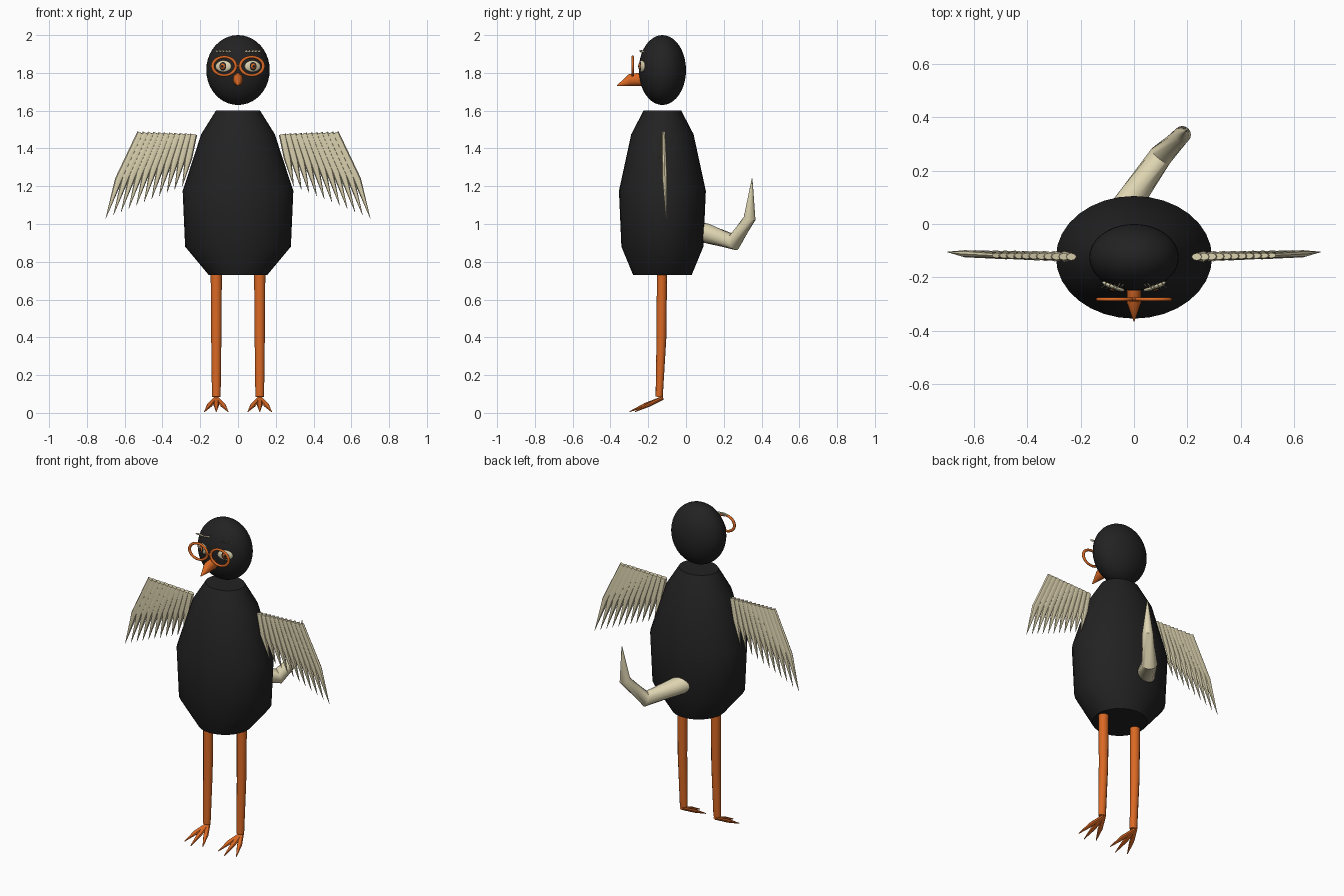
import bpy, bmesh, math
from mathutils import Vector

if "Cube" in bpy.data.objects:
    bpy.data.objects.remove(bpy.data.objects["Cube"], do_unlink=True)


def material(name, rgb):
    m = bpy.data.materials.new(name)
    m.use_nodes = True
    m.diffuse_color = (*rgb, 1)
    m.node_tree.nodes["Principled BSDF"].inputs["Base Color"].default_value = (*rgb, 1)
    return m


BLACK = material("soft black", (0.016, 0.016, 0.016))
ORANGE = material("orange", (0.7, 0.14, 0.018))
CREAM = material("cream", (0.73, 0.66, 0.44))


def finish(ob, name, mat, angle=40):
    ob.name = name
    ob.data.materials.append(mat)
    bpy.ops.object.select_all(action='DESELECT')
    ob.select_set(True)
    bpy.context.view_layer.objects.active = ob
    bpy.ops.object.shade_smooth_by_angle(angle=math.radians(angle))
    return ob


def loft(name, mat, strands, sides=12, ref=(1, 0, 0), angle=40):
    """Skin each strand, a list of (centre, half width, half depth) rings."""
    bm = bmesh.new()
    for strand in strands:
        pts = [Vector(s[0]) for s in strand]
        rings = []
        for i, (_, rx, ry) in enumerate(strand):
            t = (pts[min(i + 1, len(pts) - 1)] - pts[max(i - 1, 0)]).normalized()
            v = t.cross(Vector(ref)).normalized()
            u = v.cross(t)
            turn = [math.tau * k / sides for k in range(sides)]
            rings.append([bm.verts.new(pts[i] + u * rx * math.cos(a) + v * ry * math.sin(a))
                          for a in turn])
        for a, b in zip(rings, rings[1:]):
            for k in range(sides):
                n = (k + 1) % sides
                bm.faces.new((a[k], a[n], b[n], b[k]))
        bm.faces.new(rings[0][::-1])
        bm.faces.new(rings[-1])
    bmesh.ops.recalc_face_normals(bm, faces=bm.faces[:])
    mesh = bpy.data.meshes.new(name)
    bm.to_mesh(mesh)
    bm.free()
    ob = bpy.data.objects.new(name, mesh)
    bpy.context.collection.objects.link(ob)
    return finish(ob, name, mat, angle)


def ellipsoid(name, mat, loc, size, turn=0, segments=24):
    bpy.ops.mesh.primitive_uv_sphere_add(segments=segments, ring_count=segments // 2,
                                         location=loc, rotation=(0, 0, turn))
    ob = bpy.context.object
    ob.scale = size
    return finish(ob, name, mat, 60)


def mix(a, b, f):
    return Vector(a).lerp(Vector(b), f)


# Body and head
MID = -0.125
profile = [(0.73, 0.155, 0.155), (0.88, 0.28, 0.217), (1.175, 0.293, 0.23),
           (1.475, 0.195, 0.165), (1.60, 0.117, 0.1)]
loft("body", BLACK, [[((0, MID, z), rx, ry) for z, rx, ry in profile]], sides=32)
ellipsoid("head", BLACK, (0, MID, 1.815), (0.168, 0.125, 0.185), segments=40)

# Tail, curling up to one side
loft("tail", CREAM, [[((-0.06, 0.03, 0.97), 0.052, 0.052), ((0.0, 0.11, 0.95), 0.052, 0.052),
                      ((0.1, 0.255, 0.905), 0.045, 0.045), ((0.183, 0.337, 1.03), 0.032, 0.032),
                      ((0.195, 0.35, 1.24), 0.002, 0.002)]], sides=16)

# Beak
loft("beak", ORANGE, [[((0, -0.22, 1.768), 0.026, 0.036), ((0, -0.295, 1.762), 0.027, 0.032),
                       ((0, -0.365, 1.732), 0.002, 0.002)]])

FEATHERS = 11
for s, side in ((1, "left"), (-1, "right")):
    # Wing made of overlapping feathers
    feathers = []
    for i in range(FEATHERS):
        f = i / (FEATHERS - 1)
        root = mix((0.235, -0.123, 1.475), (0.515, -0.118, 1.483), f)
        middle = mix((0.262, -0.122, 1.35), (0.632, -0.112, 1.235), f)
        tip = mix((0.295, -0.112, 1.2), (0.7, -0.105, 1.03), f)
        depth = 0.02 - 0.006 * f
        strand = [(root, 0.019, depth * 0.7), (middle, 0.02, depth), (tip, 0.001, 0.001)]
        feathers.append([((p.x * s, p.y, p.z), a, b) for p, a, b in strand])
    loft(side + "_wing", CREAM, feathers, sides=8)

    # Leg
    x = 0.115 * s
    loft(side + "_leg", ORANGE, [[((x, -0.127, 0.78), 0.03, 0.027), ((x, -0.13, 0.4), 0.027, 0.026),
                                  ((x, -0.142, 0.085), 0.023, 0.019)]])

    # Three splayed toes
    toes = []
    for spread in (-1, 0, 1):
        reach = 0.03 * abs(spread)
        toes.append([((x, -0.125, 0.078), 0.012, 0.01),
                     ((x + 0.035 * spread, -0.215 + reach / 2, 0.042), 0.015, 0.011),
                     ((x + 0.063 * spread, -0.3 + reach, 0.006), 0.002, 0.002)])
    loft(side + "_foot", ORANGE, toes, sides=8)

    # Eye: white, dark surround, iris and pupil
    turn = s * math.radians(20)
    layers = (("eye_white", CREAM, 0.045, 0.03, 0.012), ("eye_surround", BLACK, 0.028, 0.027, 0.015),
              ("iris", ORANGE, 0.019, 0.021, 0.018), ("pupil", BLACK, 0.012, 0.013, 0.021))
    for part, mat, w, h, d in layers:
        ellipsoid(f"{side}_{part}", mat, (0.077 * s, -0.234, 1.835), (w, d, h), turn)

    # Eyebrow of small flat feathers
    brow = []
    for i in range(5):
        bx = 0.036 + 0.017 * i
        y = -0.24 + 0.004 * abs(i - 2)
        brow.append([((bx * s, y + 0.012, 1.91), 0.003, 0.003),
                     (((bx + 0.008) * s, y, 1.915), 0.006, 0.002),
                     (((bx + 0.019) * s, y - 0.008, 1.917), 0.001, 0.001)])
    loft(side + "_eyebrow", CREAM, brow, sides=6, ref=(0, 0, 1))

    # Spectacle rim
    bpy.ops.mesh.primitive_torus_add(location=(0.073 * s, -0.283, 1.836), major_segments=32,
                                     minor_segments=10, major_radius=0.061, minor_radius=0.009,
                                     rotation=(math.pi / 2, 0, 0))
    rim = bpy.context.object
    rim.scale = (1, 0.8, 0.8)
    finish(rim, side + "_spectacle_rim", ORANGE, 60)

# Spectacle bridge
loft("spectacle_bridge", ORANGE, [[((-0.018, -0.283, 1.836), 0.007, 0.007),
                                   ((0.018, -0.283, 1.836), 0.007, 0.007)]], sides=8, ref=(0, 1, 0))
